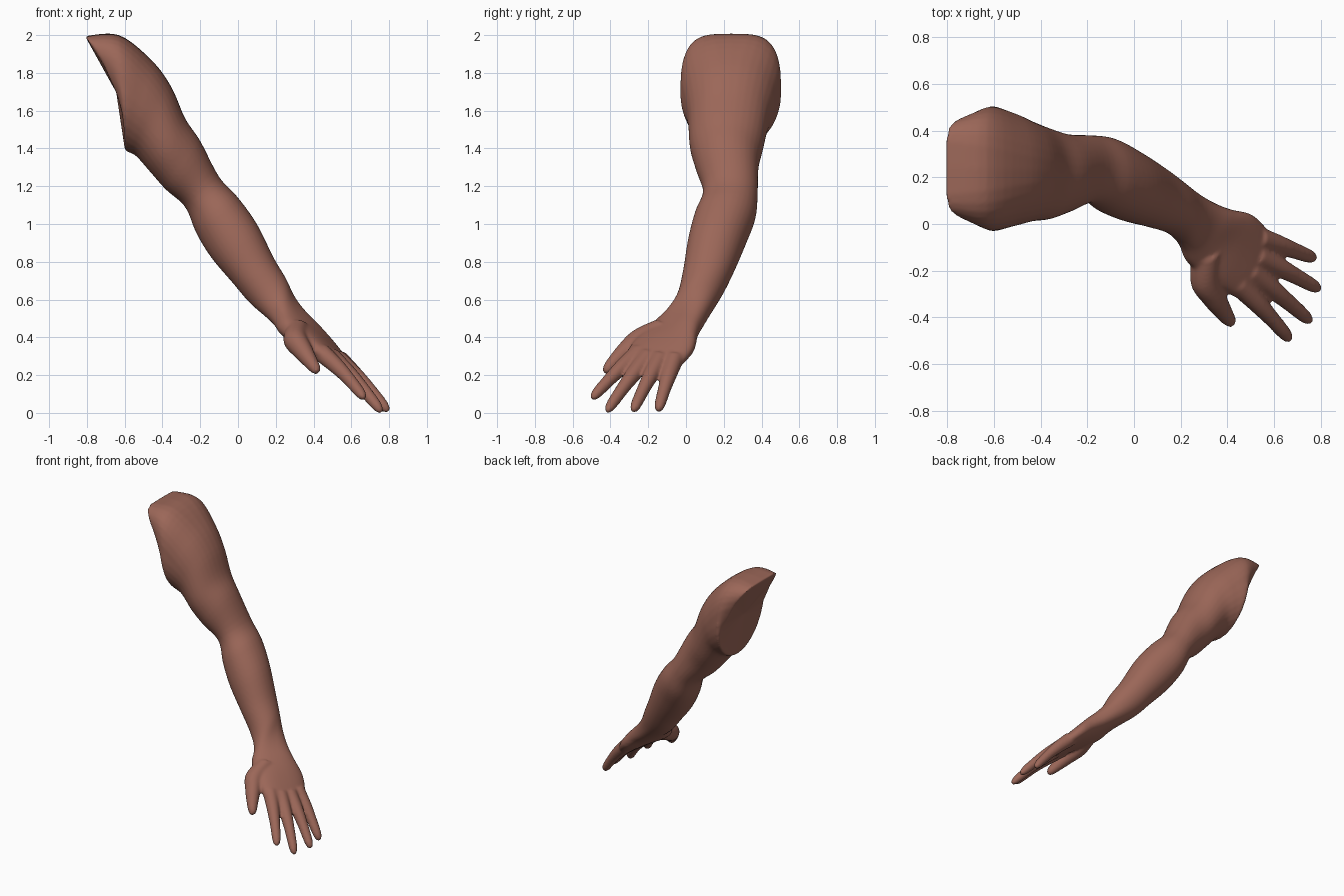
import bpy, bmesh, math
from mathutils import Vector as V

if "Cube" in bpy.data.objects:
    bpy.data.objects.remove(bpy.data.objects["Cube"])

bm = bmesh.new()
SIDES, STEPS = 32, 5


def spline(a, b, c, d, t):
    return 0.5 * (2 * b + (c - a) * t + (2 * a - 5 * b + 4 * c - d) * t * t
                  + (3 * b - a - 3 * c + d) * t ** 3)


def ring(center, w, u, power=2.0, bend=0.0, low_power=None):
    pts = []
    for i in range(SIDES):
        a = 2 * math.pi * i / SIDES
        c, s = math.cos(a), math.sin(a)
        p = low_power if low_power and s < 0 else power
        c = math.copysign(abs(c) ** (2 / p), c)
        s = math.copysign(abs(s) ** (2 / p), s)
        pts.append(center + w * c + u * s + V((bend * (1 - s * s), 0, 0)))
    return pts


def loft(rings):
    # smooth skin through the rings, closed with a fan at both ends
    r = [rings[0]] + rings + [rings[-1]]
    rows = []
    for k in range(1, len(r) - 2):
        for t in range(STEPS):
            rows.append([spline(*q, t / STEPS) for q in zip(r[k - 1], r[k], r[k + 1], r[k + 2])])
    rows.append(rings[-1])
    vs = [[bm.verts.new(p) for p in row] for row in rows]
    for a, b in zip(vs, vs[1:]):
        for i in range(SIDES):
            j = (i + 1) % SIDES
            bm.faces.new((a[i], a[j], b[j], b[i]))
    for end in (vs[0], vs[-1]):
        # average of the two side points keeps the cap slightly hollow
        mid = bm.verts.new((end[0].co + end[SIDES // 2].co) / 2)
        for i in range(SIDES):
            bm.faces.new((end[i], end[(i + 1) % SIDES], mid))


def arm_ring(ux, uz, lx, lz, y0, y1, power, bend=0.0):
    up, lo = V((ux, 0, uz)), V((lx, 0, lz))
    mid = (up + lo) / 2 + V((0, (y0 + y1) / 2, 0))
    return ring(mid, V((0, (y1 - y0) / 2, 0)), (up - lo) / 2, power, bend, 2.0)


def hand_ring(outer, inner, thick):
    o, i = V(outer), V(inner)
    w = (o - i) / 2
    n = V((0.52, -0.26, -0.45)).cross(w).normalized()
    return ring((o + i) / 2, w, n * thick, 2.5)


def tube(points, radii):
    p = [V(q) for q in points]
    d = (p[-1] - p[0]).normalized()
    w = d.orthogonal().normalized()
    u = d.cross(w)
    loft([ring(q, w * r, u * r) for q, r in zip(p, radii)])


# upper arm and forearm: top x,z / bottom x,z / y range / squareness
arm = [
    (-0.81, 1.995, -0.60, 1.40, 0.02, 0.46, 5.0, 0.06),
    (-0.63, 2.00, -0.595, 1.39, -0.03, 0.505, 3.2),
    (-0.46, 1.87, -0.58, 1.38, -0.01, 0.475, 2.4),
    (-0.355, 1.73, -0.54, 1.36, 0.01, 0.44, 2.2),
    (-0.28, 1.56, -0.46, 1.27, 0.02, 0.41, 2.1),
    (-0.20, 1.44, -0.38, 1.18, 0.05, 0.385, 2.1),
    (-0.10, 1.25, -0.28, 1.09, 0.09, 0.38, 2.1),
    (0.00, 1.14, -0.22, 0.95, 0.045, 0.37, 2.1),
    (0.10, 1.00, -0.14, 0.82, 0.01, 0.32, 2.1),
    (0.19, 0.82, -0.03, 0.69, -0.015, 0.255, 2.1),
    (0.265, 0.69, 0.08, 0.565, -0.045, 0.19, 2.1),
]
# wrist and palm: little-finger edge, thumb edge, half thickness
palm = [
    ((0.335, 0.095, 0.50), (0.205, -0.10, 0.515), 0.075),
    ((0.42, 0.06, 0.43), (0.235, -0.17, 0.455), 0.067),
    ((0.50, 0.042, 0.34), (0.345, -0.26, 0.385), 0.057),
    ((0.565, -0.02, 0.265), (0.455, -0.325, 0.30), 0.045),
    ((0.60, -0.075, 0.22), (0.51, -0.35, 0.25), 0.032),
]
loft([arm_ring(*a) for a in arm] + [hand_ring(*h) for h in palm])

# four fingers: base and tip
fingers = [
    ((0.53, -0.060, 0.29), (0.776, -0.148, 0.010)),
    ((0.52, -0.135, 0.29), (0.796, -0.281, 0.008)),
    ((0.49, -0.200, 0.30), (0.759, -0.420, 0.006)),
    ((0.44, -0.250, 0.32), (0.670, -0.498, 0.076)),
]
for base, tip in fingers:
    b, t = V(base), V(tip)
    path = [b.lerp(t, k) + V((0.006, 0, 0.01)) * math.sin(math.pi * k)
            for k in (0, 0.35, 0.6, 0.85, 0.95, 1)]
    tube(path, (0.050, 0.042, 0.035, 0.030, 0.023, 0.01))

# thumb
tube([(0.31, -0.12, 0.44), (0.305, -0.24, 0.385), (0.345, -0.32, 0.325),
      (0.387, -0.385, 0.265), (0.410, -0.418, 0.232), (0.418, -0.435, 0.215)],
     (0.066, 0.064, 0.052, 0.038, 0.028, 0.012))

bmesh.ops.recalc_face_normals(bm, faces=bm.faces)
mesh = bpy.data.meshes.new("arm")
bm.to_mesh(mesh)
bm.free()
obj = bpy.data.objects.new("arm", mesh)
bpy.context.collection.objects.link(obj)

skin = bpy.data.materials.new("skin")
skin.diffuse_color = (0.33, 0.135, 0.098, 1)
skin.use_nodes = True
skin.node_tree.nodes["Principled BSDF"].inputs["Base Color"].default_value = skin.diffuse_color
mesh.materials.append(skin)

# fuse the overlapping parts into one skin
fuse = obj.modifiers.new("fuse", 'REMESH')
fuse.mode = 'VOXEL'
fuse.voxel_size = 0.009
fuse.use_smooth_shade = True
soften = obj.modifiers.new("soften", 'SMOOTH')
soften.factor = 0.5
soften.iterations = 6
